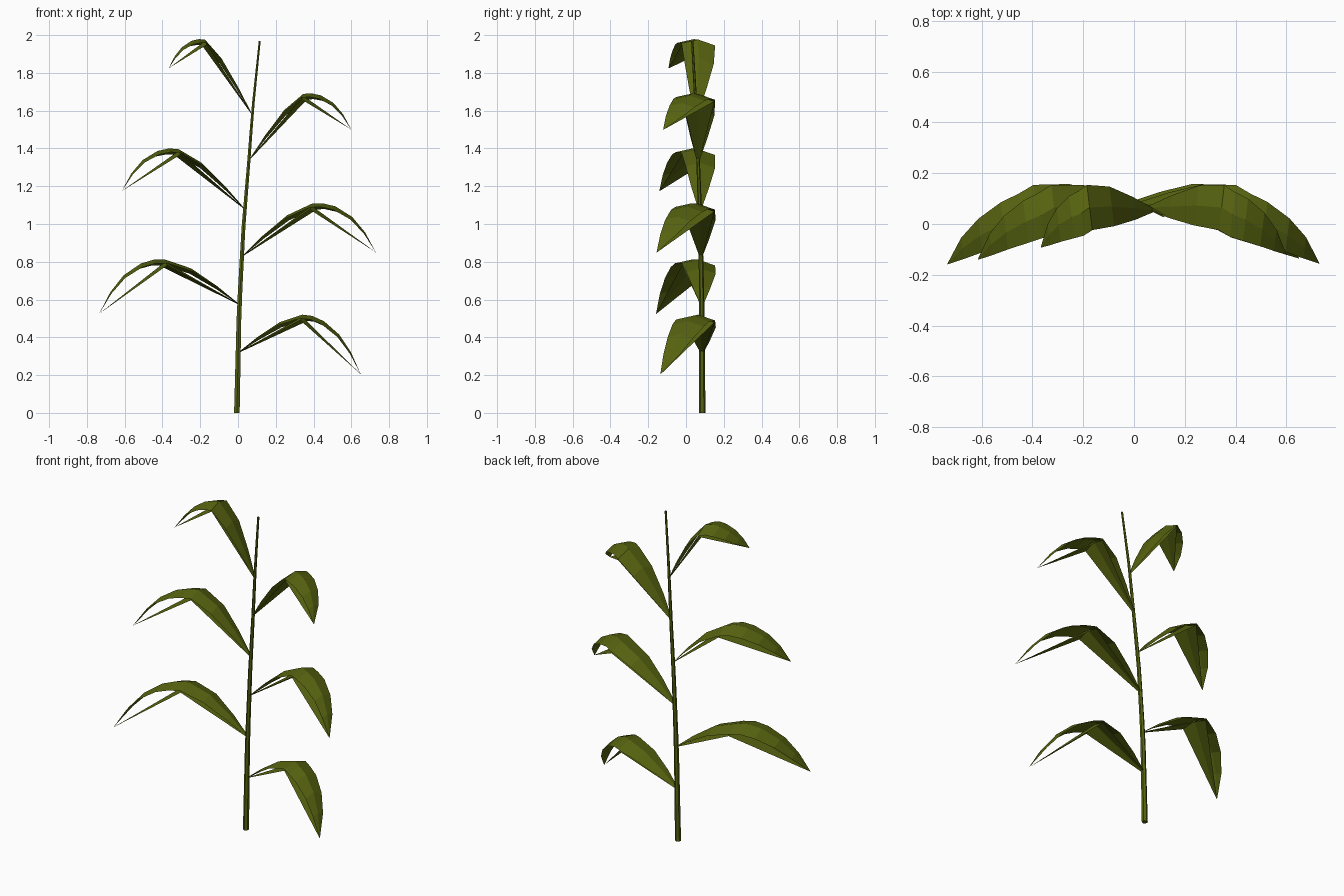
import bpy, bmesh
from mathutils import Vector

cube = bpy.data.objects.get("Cube")
if cube:
    bpy.data.objects.remove(cube, do_unlink=True)

green = bpy.data.materials.new("olive_green")
green.use_nodes = True
green.diffuse_color = (0.095, 0.125, 0.005, 1)
green.node_tree.nodes["Principled BSDF"].inputs["Base Color"].default_value = green.diffuse_color


def finish(name, bm):
    mesh = bpy.data.meshes.new(name)
    bm.to_mesh(mesh)
    bm.free()
    mesh.materials.append(green)
    obj = bpy.data.objects.new(name, mesh)
    bpy.context.collection.objects.link(obj)


# Stalk: six-sided rings along a gently leaning path
path = [Vector(p) for p in ((-.006, .086, 0), (.006, .084, .55), (.03, .076, 1),
                            (.058, .064, 1.34), (.077, .054, 1.6), (.115, .033, 1.97))]


def stalk_point(z):
    for a, b in zip(path, path[1:]):
        if z <= b.z:
            return a.lerp(b, (z - a.z) / (b.z - a.z))
    return path[-1]


bm = bmesh.new()
bmesh.ops.create_cone(bm, segments=6, radius1=.017, radius2=.006, depth=1.97, cap_ends=True)
bmesh.ops.translate(bm, verts=bm.verts, vec=(0, 0, .985))
side_edges = [e for e in bm.edges if abs(e.verts[0].co.z - e.verts[1].co.z) > 1]
bmesh.ops.subdivide_edges(bm, edges=side_edges, cuts=11, use_grid_fill=True)
for v in bm.verts:
    centre = stalk_point(v.co.z)
    v.co.x += centre.x
    v.co.y += centre.y
finish("stalk", bm)


def sheet(bm, stations, side):
    """Folded strip through (midrib point, half width) stations."""
    rows = []
    for mid, w in stations:
        rows.append([bm.verts.new(mid + Vector(o)) for o in
                     ((-side * .12 * w, -w, -.22 * w), (0, 0, 0), (side * .12 * w, w, -.35 * w))])
    for a, b in zip(rows, rows[1:]):
        for i in range(2):
            quad = [a[i], b[i], b[i + 1], a[i + 1]]
            bm.faces.new(quad if side > 0 else quad[::-1])


# Shape along each half: (fraction, rise, half width, backward bow)
BASE_HALF = ((0, 0, .008, 0), (.3, .06, .045, .004), (.65, .09, .078, .008))
TIP_HALF = ((0, .015, .089, 0), (.17, .11, .088, .004), (.37, .18, .083, .02),
            (.63, .2, .066, .03), (.83, .135, .042, .024), (1, 0, .001, 0))


def leaf(name, base_z, apex, tip):
    base = stalk_point(base_z)
    apex = Vector((apex[0], .065, apex[1]))
    tip = Vector(tip)
    side = 1 if tip.x > 0 else -1
    bm = bmesh.new()
    # Arched upper blade
    upper = []
    for start, end, shape in ((base, apex, BASE_HALF), (apex, tip, TIP_HALF)):
        length = (end - start).length
        for t, rise, width, bow in shape:
            upper.append((start.lerp(end, t) + Vector((0, bow, rise * length)), width))
    sheet(bm, upper, side)
    # Straight lower blade, bent once under the crest
    sheet(bm, [(base, .008), (apex - Vector((0, 0, .004)), .086), (tip, .001)], side)
    finish(name, bm)


# Leaves alternate sides up the stalk
leaf("leaf_1_left", .32, (.34, .513), (.65, -.135, .205))
leaf("leaf_2_right", .575, (-.385, .804), (-.735, -.158, .525))
leaf("leaf_3_left", .83, (.39, 1.1), (.73, -.155, .85))
leaf("leaf_4_right", 1.08, (-.315, 1.39), (-.615, -.14, 1.175))
leaf("leaf_5_left", 1.34, (.345, 1.683), (.6, -.12, 1.5))
leaf("leaf_6_right", 1.58, (-.175, 1.972), (-.367, -.092, 1.825))
